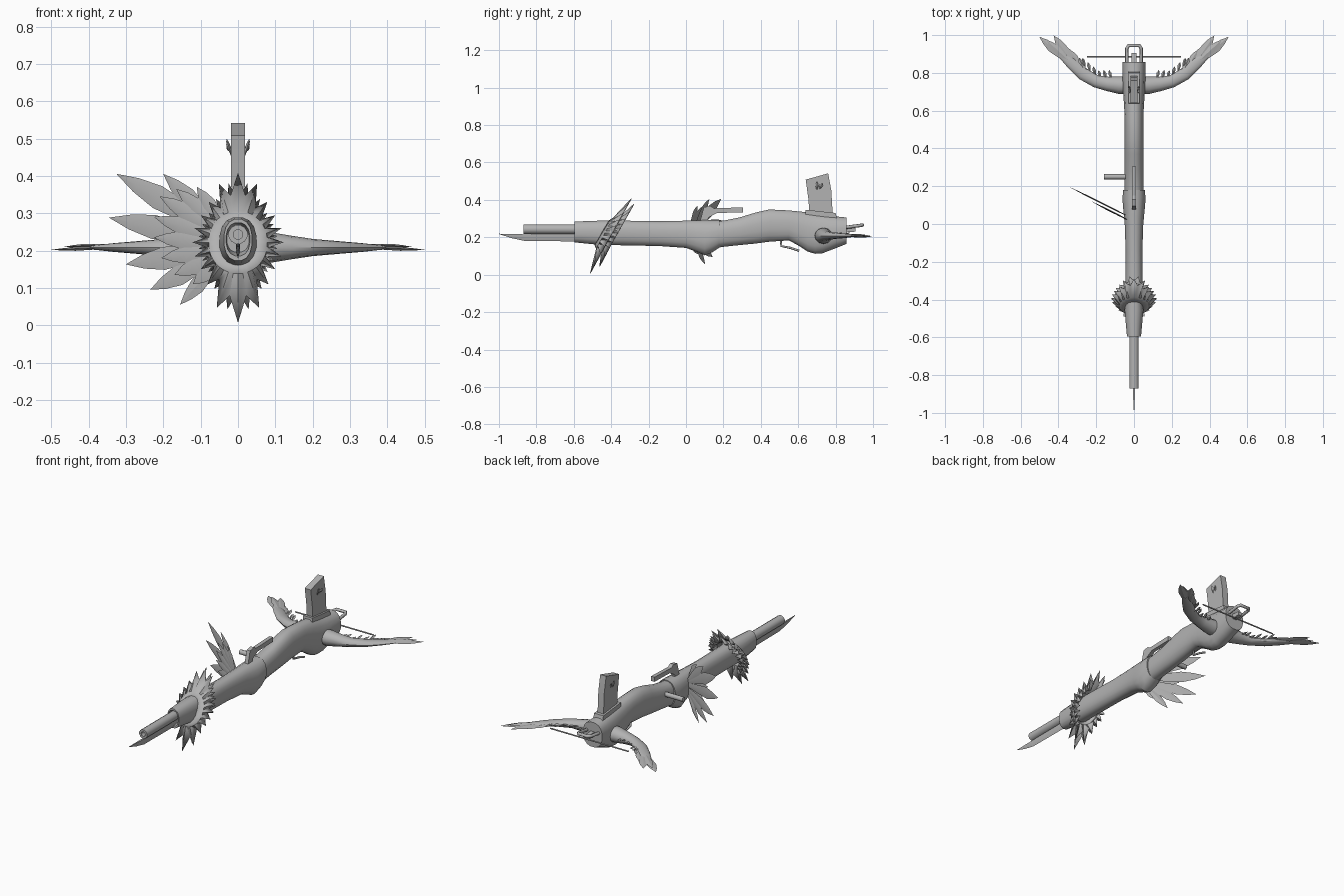
import bpy, bmesh, math
from mathutils import Vector as V

grey = bpy.data.materials.new("plain_grey")
grey.diffuse_color = (0.45, 0.45, 0.45, 1)


def finish(bm, name, angle=35):
    bmesh.ops.recalc_face_normals(bm, faces=bm.faces)
    me = bpy.data.meshes.new(name)
    bm.to_mesh(me)
    bm.free()
    me.materials.append(grey)
    me.shade_smooth()
    me.set_sharp_from_angle(angle=math.radians(angle))
    ob = bpy.data.objects.new(name, me)
    bpy.context.collection.objects.link(ob)
    return ob


def add_loft(bm, rings):
    vs = [[bm.verts.new(p) for p in r] for r in rings]
    n = len(vs[0])
    for a, b in zip(vs, vs[1:]):
        for i in range(n):
            j = (i + 1) % n
            bm.faces.new((a[i], a[j], b[j], b[i]))
    bm.faces.new(vs[0])
    bm.faces.new(vs[-1])


def loft(name, rings, angle=35):
    bm = bmesh.new()
    add_loft(bm, rings)
    return finish(bm, name, angle)


def body_ring(y, zb, zt, hw, n=16, square=0.85):
    # rounded section across the length of the body
    pts = []
    for i in range(n):
        a = math.tau * (i + 0.5) / n
        c, s = math.cos(a), math.sin(a)
        pts.append((hw * math.copysign(abs(c) ** square, c), y,
                    (zb + zt) / 2 + (zt - zb) / 2 * math.copysign(abs(s) ** square, s)))
    return pts


def add_leaf(bm, a, b, width, normal, thick=0.004):
    # pointed feather with a raised rib on both sides
    a, b = V(a), V(b)
    d = b - a
    side = d.cross(V(normal)).normalized()
    up = side.cross(d).normalized()
    rings = []
    for t, w in ((0, 0.3), (0.35, 0.75), (0.62, 1), (0.82, 0.62), (1, 0.01)):
        c = a + d * t
        s, u = side * width / 2 * w, up * thick * w
        rings.append([c + s, c + u, c - s, c - u])
    add_loft(bm, rings)


def rod(name, pts, r, cyclic=False, res=2):
    cu = bpy.data.curves.new(name, 'CURVE')
    cu.dimensions = '3D'
    cu.bevel_depth = r
    cu.bevel_resolution = res
    cu.use_fill_caps = True
    sp = cu.splines.new('POLY')
    sp.points.add(len(pts) - 1)
    for p, c in zip(sp.points, pts):
        p.co = (*c, 1)
    sp.use_cyclic_u = cyclic
    cu.materials.append(grey)
    ob = bpy.data.objects.new(name, cu)
    bpy.context.collection.objects.link(ob)
    return ob


def plate(name, profile, hw):
    # side profile (y, z) extruded across x
    return loft(name, [[(x, y, z) for y, z in profile] for x in (-hw, hw)], 30)


# fore stock: hollow mouth, then tube with a belly at the joint
loft("fore_stock", [body_ring(*s) for s in (
    (-0.55, 0.195, 0.265, 0.03), (-0.595, 0.185, 0.275, 0.032), (-0.595, 0.172, 0.285, 0.038),
    (-0.46, 0.158, 0.29, 0.05), (-0.33, 0.156, 0.29, 0.047), (-0.14, 0.152, 0.287, 0.045),
    (0.0, 0.142, 0.29, 0.05), (0.06, 0.12, 0.292, 0.056), (0.10, 0.102, 0.293, 0.06),
    (0.14, 0.118, 0.293, 0.062), (0.18, 0.145, 0.293, 0.058))])
# rear stock: rising hump and low heel
loft("rear_stock", [body_ring(*s) for s in (
    (0.12, 0.135, 0.285, 0.05), (0.20, 0.148, 0.29, 0.051), (0.285, 0.157, 0.307, 0.05),
    (0.37, 0.165, 0.333, 0.05), (0.445, 0.175, 0.35, 0.05), (0.55, 0.182, 0.345, 0.05),
    (0.60, 0.155, 0.34, 0.052), (0.65, 0.122, 0.335, 0.055), (0.69, 0.11, 0.328, 0.058),
    (0.73, 0.113, 0.322, 0.06), (0.80, 0.14, 0.313, 0.062), (0.857, 0.163, 0.307, 0.062))])


# barrel with bore
def circle(y, r, n=12):
    return body_ring(y, 0.243 - r, 0.243 + r, r, n, 1)


loft("barrel", [circle(-0.75, 0.013), circle(-0.87, 0.013),
                circle(-0.87, 0.026), circle(-0.54, 0.026)])

# bayonet: thin blade with a sharpened lower edge
bm = bmesh.new()
add_loft(bm, [[(h, y, zt), (h, y, (zt + zb) / 2), (0, y, zb), (-h, y, (zt + zb) / 2), (-h, y, zt)]
              for y, zt, zb, h in ((-0.55, 0.218, 0.178, 0.006), (-0.86, 0.216, 0.18, 0.006),
                                   (-0.93, 0.217, 0.195, 0.004), (-1.0, 0.219, 0.217, 0.0005))])
finish(bm, "bayonet", 20)


# spiked feather collar, leaning back at the top
def collar(name, count, scale, back, turn):
    bm = bmesh.new()
    rows = [[], [], []]
    for i in range(count * 2):
        a = math.pi * (i + turn) / count
        s, c = math.sin(a), math.cos(a)
        r = 0.122 + (0.065 * c ** 8 if c > 0 else 0.093 * c ** 8)
        r *= scale * (1 if i % 2 == 0 else 0.7)
        mid = 0.078 + 0.006 * abs(c)
        for row, x, z, dy in ((rows[0], 0.045 * s, 0.222 + 0.062 * c, -0.02),
                              (rows[1], mid * s, 0.222 + mid * c, 0.0),
                              (rows[2], r * s, 0.222 + r * c, 0.04)):
            row.append(bm.verts.new((x, -0.435 + 0.55 * (z - 0.222) + dy + back, z)))
    n = count * 2
    for p, q in zip(rows, rows[1:]):
        for i in range(n):
            bm.faces.new((p[i], p[(i + 1) % n], q[(i + 1) % n], q[i]))
    ob = finish(bm, name, 40)
    m = ob.modifiers.new("thickness", 'SOLIDIFY')
    m.thickness = 0.003


collar("collar_front", 20, 1.0, 0.0, 0)
collar("collar_back", 20, 0.88, 0.03, 1)


# wing fan on the left side, two layers
def fan_point(x, z, dy=0.0):
    return (x, 0.05 + 0.5 * (-x - 0.05) + dy, z)


bm = bmesh.new()
for x, z, w in ((-0.20, 0.405, 0.055), (-0.325, 0.405, 0.065), (-0.345, 0.288, 0.065),
                (-0.30, 0.163, 0.062), (-0.235, 0.095, 0.055), (-0.155, 0.055, 0.045)):
    add_leaf(bm, fan_point(-0.035, 0.215 + 0.15 * (z - 0.23)), fan_point(x, z), w, (0.45, 0.9, 0))
finish(bm, "wing_long_feathers", 20)
bm = bmesh.new()
for x, z in ((-0.11, 0.37), (-0.165, 0.365), (-0.21, 0.345), (-0.225, 0.29), (-0.225, 0.235),
             (-0.205, 0.18), (-0.17, 0.135), (-0.12, 0.11)):
    add_leaf(bm, fan_point(-0.03, 0.215 + 0.2 * (z - 0.23), -0.02), fan_point(x, z, -0.018),
             0.048, (0.45, 0.9, 0))
finish(bm, "wing_short_feathers", 20)

# bow limbs ending in feathers, one per side
path = [(0.0, 0.735, 0.05, 0.045), (0.08, 0.735, 0.046, 0.042), (0.14, 0.742, 0.038, 0.032),
        (0.20, 0.755, 0.033, 0.023), (0.27, 0.795, 0.034, 0.017), (0.33, 0.85, 0.03, 0.012),
        (0.385, 0.895, 0.018, 0.006)]
tips = [(0.33, 0.845, 0.5, 0.99, 0.05), (0.31, 0.83, 0.425, 0.998, 0.05),
        (0.34, 0.86, 0.465, 0.975, 0.04), (0.30, 0.83, 0.38, 0.955, 0.04),
        (0.28, 0.82, 0.335, 0.92, 0.035), (0.26, 0.80, 0.29, 0.88, 0.03)]
for sx, side in ((1, "right"), (-1, "left")):
    rings = []
    for i, (x, y, w, h) in enumerate(path):
        p, q = path[max(i - 1, 0)], path[min(i + 1, len(path) - 1)]
        d = V((q[0] - p[0], q[1] - p[1])).normalized()
        rings.append([(sx * (x - d.y * w * math.cos(a)), y + d.x * w * math.cos(a),
                       0.208 + h * math.sin(a)) for a in (math.tau * k / 12 for k in range(12))])
    loft("bow_limb_" + side, rings)
    bm = bmesh.new()
    for k, (x0, y0, x1, y1, w) in enumerate(tips):
        z = 0.212 + 0.004 * (k % 3 - 1)
        add_leaf(bm, (sx * x0, y0, z), (sx * x1, y1, z - 0.006), w, (0, 0, 1), 0.005)
    # small barbs along the inner edge
    for k in range(6):
        x = 0.12 + 0.028 * k
        y = 0.765 + 0.8 * max(0, x - 0.18)
        add_leaf(bm, (sx * x, y, 0.21), (sx * (x + 0.012), y + 0.05, 0.215 + 0.01 * (k % 2)),
                 0.018, (0, 0, 1))
    finish(bm, "bow_feathers_" + side, 20)
rod("bow_string", [(-0.25, 0.885, 0.215), (0.25, 0.885, 0.215)], 0.004)

# magazine, its socket and side ornaments
plate("magazine", [(0.64, 0.508), (0.76, 0.542), (0.777, 0.45), (0.785, 0.31),
                   (0.66, 0.31), (0.655, 0.40)], 0.019)
plate("magazine_socket", [(0.635, 0.30), (0.64, 0.347), (0.80, 0.33), (0.81, 0.29)], 0.03)
bm = bmesh.new()
for sx in (-1, 1):
    for y, z, dy, dz in ((0.70, 0.455, 0.0, 0.045), (0.705, 0.475, 0.03, 0.0),
                         (0.715, 0.46, 0.015, 0.03)):
        add_leaf(bm, (sx * 0.018, y, z), (sx * 0.031, y + dy, z + dz), 0.018, (sx, 0, 0), 0.005)
finish(bm, "magazine_ornaments", 20)

# top lever with angled foot, bolt handle
plate("top_lever", [(0.075, 0.285), (0.095, 0.36), (0.13, 0.368), (0.15, 0.355), (0.305, 0.36),
                    (0.305, 0.333), (0.165, 0.33), (0.12, 0.305), (0.115, 0.285)], 0.011)
rod("bolt_handle", [(-0.16, 0.25, 0.25), (-0.03, 0.25, 0.25)], 0.014)

# trigger, rear stirrup and catch
rod("trigger", [(0.505, 0.195, ) and (0, 0.505, 0.195), (0, 0.51, 0.153), (0, 0.56, 0.143),
                (0, 0.605, 0.128)], 0.006)
rod("rear_stirrup", [(-0.038, 0.83, 0.25), (-0.038, 0.93, 0.263), (-0.028, 0.945, 0.266),
                     (0.028, 0.945, 0.266), (0.038, 0.93, 0.263), (0.038, 0.83, 0.25)], 0.009)
plate("string_catch", [(0.84, 0.225), (0.84, 0.255), (0.905, 0.25), (0.905, 0.23)], 0.012)
